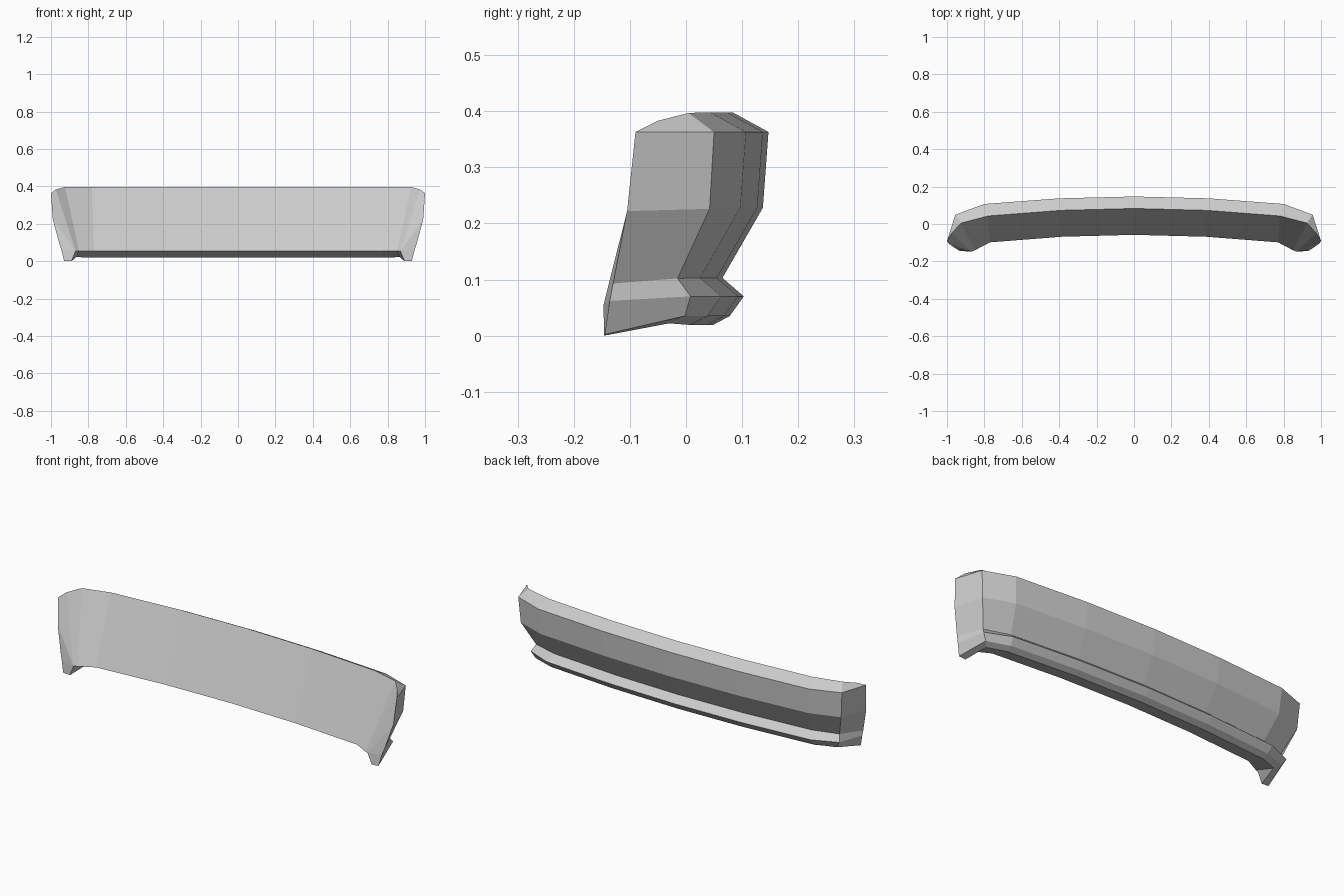
import bpy, bmesh

if "Cube" in bpy.data.objects:
    bpy.data.objects.remove(bpy.data.objects["Cube"])

# Centre cross-section (y, z): top edge, outer skin, lower lip, inner bottom edge
centre = [(.083, .398), (.147, .363), (.137, .228), (.065, .103),
          (.103, .070), (.078, .035), (.048, .019), (-.058, .055)]
# Half-width at which each row starts turning the corner
turn_x = [.78, .80, .79, .76, .78, .77, .77, .77]
# Corner and wrapped tip positions for each row
corner = [(.925, .005, .397), (.955, .050, .363), (.945, .042, .226), (.895, -.015, .102),
          (.910, .008, .070), (.890, -.002, .035), (.865, -.030, .022), (.850, -.140, .055)]
tip = [(.975, -.050, .383), (1.0, -.090, .363), (.990, -.105, .222), (.955, -.130, .093),
       (.945, -.136, .062), (.930, -.145, .002), (.890, -.146, 0), (.868, -.147, .055)]

# Sections from the centre to the tip
sections = []
for t, drop in ((0, 0), (.5, .010), (1, .040)):
    sections.append([(tx * t, y - drop, z) for tx, (y, z) in zip(turn_x, centre)])
sections += [corner, tip]

# Loft the right half of the closed bumper shell
bm = bmesh.new()
rings = [[bm.verts.new(p) for p in s] for s in sections]
n = len(centre)
for a, b in zip(rings, rings[1:]):
    for i in range(n):
        j = (i + 1) % n
        bm.faces.new((a[i], a[j], b[j], b[i]))

# End cap: narrow strip from the outer tip edge to the inner edge
r = rings[-1]
for f in ((0, 1, 2, 7), (2, 3, 7), (3, 4, 7), (4, 5, 6, 7)):
    bm.faces.new([r[k] for k in f])

# Mirror the half across x and weld the centre seam
geom = bm.verts[:] + bm.edges[:] + bm.faces[:]
bmesh.ops.mirror(bm, geom=geom, axis='X', merge_dist=.0005)
bmesh.ops.remove_doubles(bm, verts=bm.verts[:], dist=.0005)
bmesh.ops.recalc_face_normals(bm, faces=bm.faces[:])

mesh = bpy.data.meshes.new("bumper")
bm.to_mesh(mesh)
bm.free()
bpy.context.collection.objects.link(bpy.data.objects.new("bumper", mesh))
